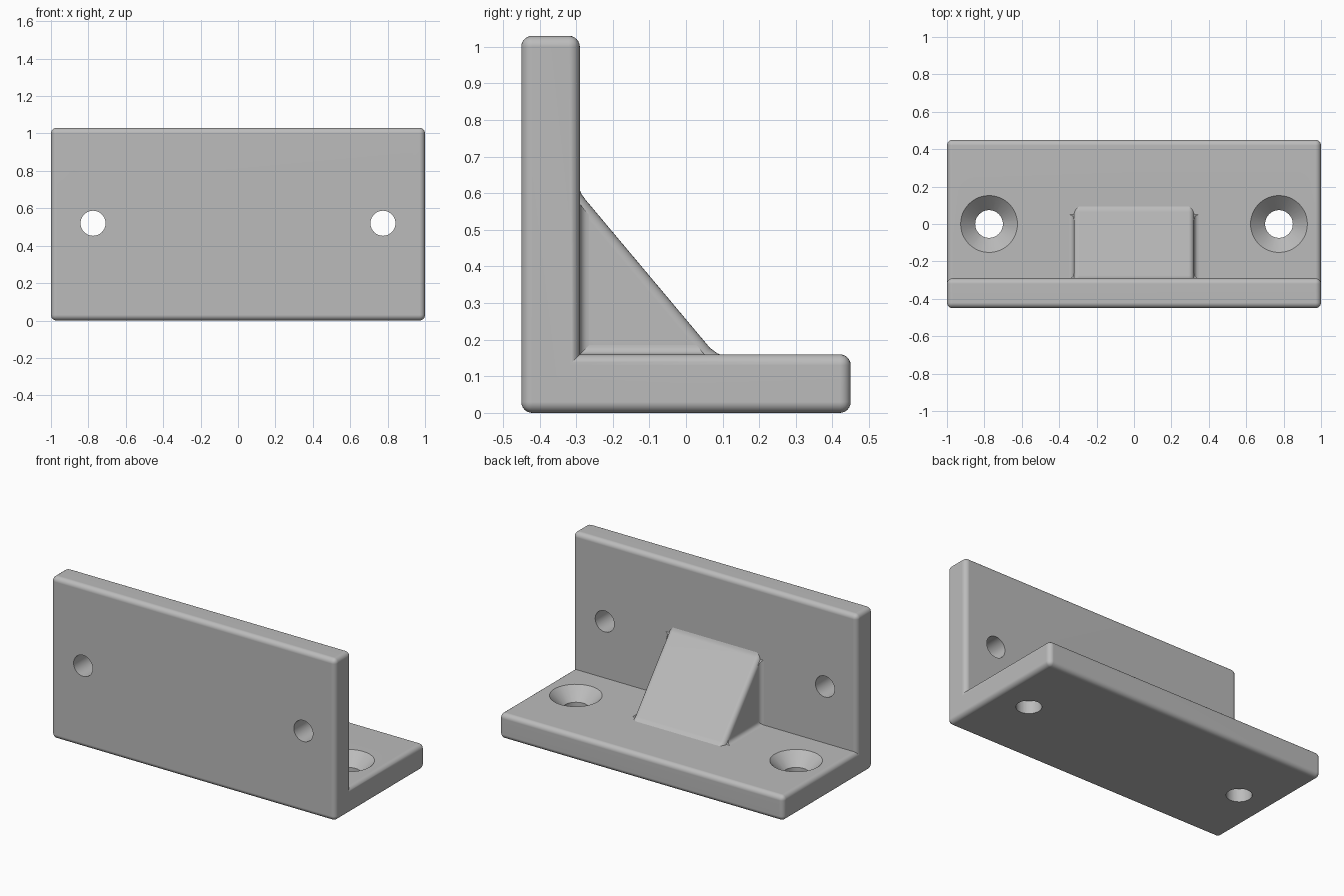
import bpy, bmesh, math
from mathutils import Matrix

if "Cube" in bpy.data.objects:
    bpy.data.objects.remove(bpy.data.objects["Cube"], do_unlink=True)

grey = bpy.data.materials.new("plain grey")
grey.use_nodes = True
colour = (0.5, 0.5, 0.5, 1)
grey.diffuse_color = colour
grey.node_tree.nodes["Principled BSDF"].inputs["Base Color"].default_value = colour

WALL_Y, FLOOR_Z, ROUND = -0.29, 0.16, 0.03
GUSSET_X, FILLET = 0.322, 0.025
HOLE_X = 0.775


def make_object(name, bm):
    bmesh.ops.recalc_face_normals(bm, faces=bm.faces)
    mesh = bpy.data.meshes.new(name)
    bm.to_mesh(mesh)
    bm.free()
    mesh.materials.append(grey)
    obj = bpy.data.objects.new(name, mesh)
    bpy.context.collection.objects.link(obj)
    return obj


def prism(profile, half_width):
    """Extrude a (y, z) profile along x."""
    bm = bmesh.new()
    face = bm.faces.new([bm.verts.new((-half_width, y, z)) for y, z in profile])
    new = bmesh.ops.extrude_face_region(bm, geom=[face])["geom"]
    moved = [v for v in new if isinstance(v, bmesh.types.BMVert)]
    bmesh.ops.translate(bm, verts=moved, vec=(2 * half_width, 0, 0))
    bmesh.ops.recalc_face_normals(bm, faces=bm.faces)
    return bm


def round_edges(bm, edges):
    bmesh.ops.bevel(bm, geom=edges, offset=ROUND, segments=6, profile=0.5,
                    affect='EDGES', clamp_overlap=True)


def finish(obj):
    """Apply the modifiers, then smooth the rounded areas only."""
    bpy.ops.object.select_all(action='DESELECT')
    obj.select_set(True)
    bpy.context.view_layer.objects.active = obj
    for mod in list(obj.modifiers):
        bpy.ops.object.modifier_apply(modifier=mod.name)
    bpy.ops.object.shade_smooth_by_angle(angle=math.radians(30))
    weighted = obj.modifiers.new("even_shading", 'WEIGHTED_NORMAL')
    weighted.keep_sharp = True


# L-shaped bracket with every outer edge rounded
bm = prism([(-0.45, 0), (0.45, 0), (0.45, FLOOR_Z), (WALL_Y, FLOOR_Z),
            (WALL_Y, 1.03), (-0.45, 1.03)], 1)
round_edges(bm, [e for e in bm.edges if e.is_convex])
bracket = make_object("bracket", bm)


# Screw hole cutters: straight through the wall, countersunk through the floor
def cone(bm, lower, upper, depth, matrix):
    bmesh.ops.create_cone(bm, cap_ends=True, segments=48, radius1=lower,
                          radius2=upper, depth=depth, matrix=matrix)


def cut(name, bm):
    cutter = make_object(name, bm)
    cutter.hide_render = True
    mod = bracket.modifiers.new(name, 'BOOLEAN')
    mod.operation = 'DIFFERENCE'
    mod.solver = 'EXACT'
    mod.object = cutter
    return cutter


cutters = []
for side, label in ((1, "left"), (-1, "right")):
    x = side * HOLE_X
    bm = bmesh.new()
    cone(bm, 0.067, 0.067, 0.3,
         Matrix.Translation((x, -0.37, 0.52)) @ Matrix.Rotation(math.pi / 2, 4, 'X'))
    cutters.append(cut(label + "_wall_hole", bm))

    bm = bmesh.new()
    cone(bm, 0.074, 0.074, 0.4, Matrix.Translation((x, 0, 0.08)))
    cutters.append(cut(label + "_floor_hole", bm))

    bm = bmesh.new()
    cone(bm, 0.072, 0.172, 0.1, Matrix.Translation((x, 0, FLOOR_Z - 0.03)))
    cutters.append(cut(label + "_countersink", bm))

finish(bracket)
for cutter in cutters:
    bpy.data.objects.remove(cutter, do_unlink=True)

# Sloping gusset, blended into the floor and the wall
bm = prism([(0.105, 0.155), (0.085, 0.163), (0.065, 0.178), (-0.275, 0.583),
            (-0.287, 0.6), (-0.295, 0.625), (-0.35, 0.625), (-0.35, 0.1),
            (0.105, 0.1)], GUSSET_X)
slope_edges = []
for e in bm.edges:
    a, b = (v.co for v in e.verts)
    if a.x == b.x and min(a.y, b.y) > -0.3 and min(a.z, b.z) > 0.15:
        slope_edges.append(e)
round_edges(bm, slope_edges)
finish(make_object("gusset", bm))


# Concave fillets along the sides of the gusset, ending flush with the slope
def slope_y(z):
    return 0.065 - (z - 0.178) * 0.84


def slope_z(y):
    return 0.178 + (0.065 - y) / 0.84


def fillet(name, side, along_wall):
    steps = 6
    section = [(-0.02, -0.01), (FILLET, -0.01)]
    for i in range(steps + 1):
        t = i / steps * math.pi / 2
        section.append((FILLET * (1 - math.sin(t)), FILLET * (1 - math.cos(t))))
    section.append((-0.02, FILLET))
    bm = bmesh.new()
    rings = []
    for end in (0, 1):
        ring = []
        for out, up in section:
            x = side * (GUSSET_X + out)
            if along_wall:
                y = WALL_Y + up
                z = slope_z(y) - ROUND if end else FLOOR_Z
            else:
                z = FLOOR_Z + up
                y = slope_y(z) - ROUND if end else WALL_Y
            ring.append(bm.verts.new((x, y, z)))
        rings.append(ring)
        bm.faces.new(ring)
    count = len(section)
    for i in range(count):
        j = (i + 1) % count
        bm.faces.new((rings[0][i], rings[0][j], rings[1][j], rings[1][i]))
    finish(make_object(name, bm))


for side, label in ((1, "left"), (-1, "right")):
    fillet(label + "_floor_fillet", side, False)
    fillet(label + "_wall_fillet", side, True)
